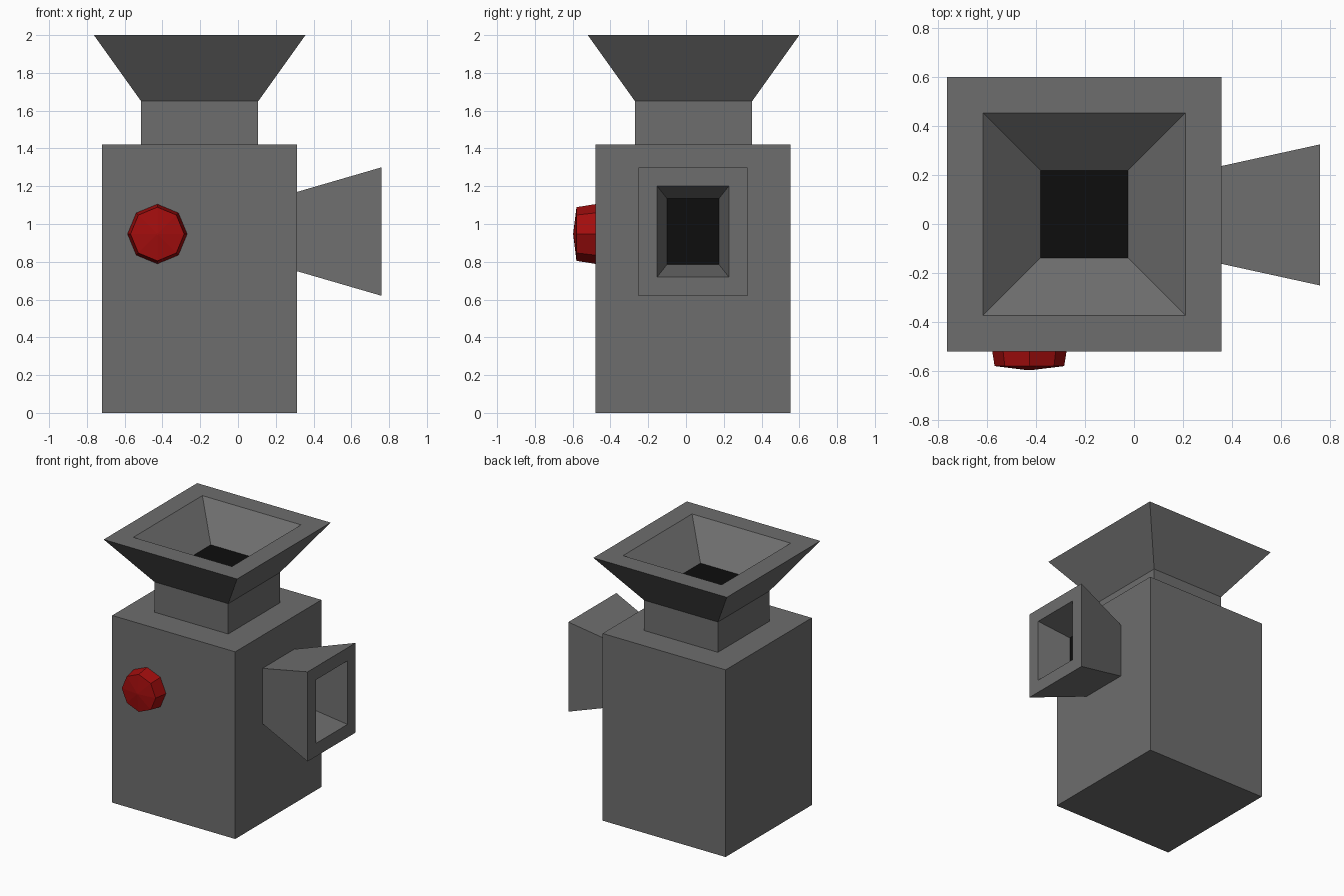
import bpy
import bmesh
from math import cos, sin, pi

cube = bpy.data.objects.get("Cube")
if cube:
    bpy.data.objects.remove(cube, do_unlink=True)


def material(name, rgb):
    mat = bpy.data.materials.new(name)
    mat.use_nodes = True
    mat.diffuse_color = (*rgb, 1)
    bsdf = mat.node_tree.nodes["Principled BSDF"]
    bsdf.inputs["Base Color"].default_value = (*rgb, 1)
    bsdf.inputs["Roughness"].default_value = 0.8
    return mat


GREY = material("grey metal", (0.155, 0.155, 0.155))
BLACK = material("dark opening", (0.004, 0.004, 0.004))
RED = material("red button", (0.36, 0.004, 0.004))


def loft(name, rings, mats):
    """Skin successive rings of points and cap both ends; the last cap takes the last material."""
    bm = bmesh.new()
    loops = [[bm.verts.new(p) for p in ring] for ring in rings]
    for a, b in zip(loops, loops[1:]):
        for i in range(len(a)):
            j = (i + 1) % len(a)
            bm.faces.new((a[i], a[j], b[j], b[i]))
    bm.faces.new(loops[0][::-1])
    bm.faces.new(loops[-1]).material_index = len(mats) - 1
    bmesh.ops.recalc_face_normals(bm, faces=bm.faces)
    mesh = bpy.data.meshes.new(name)
    bm.to_mesh(mesh)
    bm.free()
    for m in mats:
        mesh.materials.append(m)
    obj = bpy.data.objects.new(name, mesh)
    bpy.context.collection.objects.link(obj)
    return obj


def rect(u0, u1, v0, v1):
    return [(u0, v0), (u1, v0), (u1, v1), (u0, v1)]


def flat_square(half, z):
    """Horizontal square around the shared axis of hopper and neck."""
    cx, cy = -0.203, 0.04
    return [(u, v, z) for u, v in rect(cx - half, cx + half, cy - half, cy + half)]


def side_rect(half_y, half_z, x):
    """Upright rectangle around the axis of the side nozzle."""
    cy, cz = 0.037, 0.96
    return [(x, u, v) for u, v in rect(cy - half_y, cy + half_y, cz - half_z, cz + half_z)]


# Main box
loft("body", [[(u, v, z) for u, v in rect(-0.72, 0.313, -0.48, 0.553)]
              for z in (0, 1.42)], [GREY])

# Neck and flared hopper with a recessed dark floor
loft("neck", [flat_square(0.31, z) for z in (1.42, 1.65)], [GREY])
loft("hopper", [flat_square(0.31, 1.65), flat_square(0.56, 2.0),
                flat_square(0.414, 2.0), flat_square(0.178, 1.78)], [GREY, BLACK])

# Flared outlet on the side
loft("side_nozzle", [side_rect(0.19, 0.21, 0.313), side_rect(0.288, 0.34, 0.76),
                     side_rect(0.19, 0.241, 0.76), side_rect(0.138, 0.175, 0.51)],
     [GREY, BLACK])

# Eight-sided domed button on the front
loft("button", [[(-0.427 + r * cos(i * pi / 4), y, 0.947 + r * sin(i * pi / 4))
                 for i in range(8)]
                for r, y in ((0.158, -0.48), (0.142, -0.58), (0.005, -0.597))], [RED])
